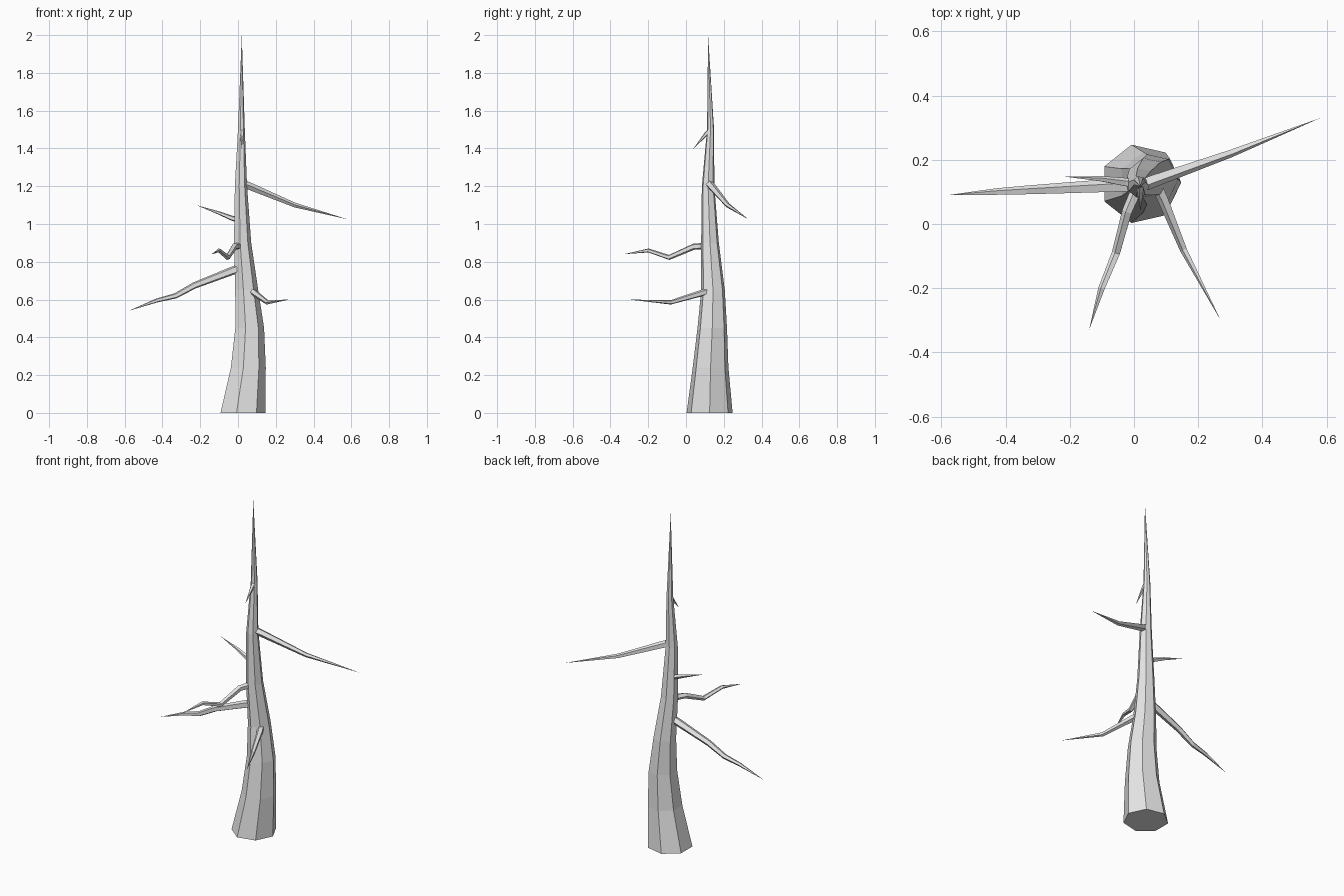
import bpy, bmesh
from math import cos, sin, tau
from mathutils import Vector

cube = bpy.data.objects.get("Cube")
if cube:
    bpy.data.objects.remove(cube, do_unlink=True)

# Single bark colour
bark = bpy.data.materials.new("grey_bark")
bark.use_nodes = True
grey = (0.8, 0.8, 0.8, 1)
bark.diffuse_color = grey
bark.node_tree.nodes["Principled BSDF"].inputs["Base Color"].default_value = grey


def spike(name, path, sides, flat_rings=False):
    """Tapered tube through (x, y, z, radius) rings; the last point is a sharp tip."""
    bm = bmesh.new()
    centres = [Vector(p[:3]) for p in path]
    rings = []
    for i, (c, p) in enumerate(zip(centres[:-1], path)):
        if flat_rings:
            side, up = Vector((1, 0, 0)), Vector((0, 1, 0))
        else:
            along = (centres[i + 1] - centres[max(i - 1, 0)]).normalized()
            side = along.cross(Vector((0, 0, 1))).normalized()
            up = side.cross(along)
        angles = [tau * k / sides for k in range(sides)]
        rings.append([bm.verts.new(c + p[3] * (side * cos(a) + up * sin(a)))
                      for a in angles])
    tip = bm.verts.new(centres[-1])
    bm.faces.new(rings[0])
    for k in range(sides):
        n = (k + 1) % sides
        for a, b in zip(rings, rings[1:]):
            bm.faces.new((a[k], a[n], b[n], b[k]))
        bm.faces.new((rings[-1][k], rings[-1][n], tip))
    bmesh.ops.recalc_face_normals(bm, faces=bm.faces)
    mesh = bpy.data.meshes.new(name)
    bm.to_mesh(mesh)
    bm.free()
    mesh.materials.append(bark)
    obj = bpy.data.objects.new(name, mesh)
    bpy.context.collection.objects.link(obj)


# Seven-sided trunk, leaning slightly and ending in a point
spike("trunk", [
    (.02, .125, 0, .125), (.05, .13, .24, .097), (.058, .139, .45, .08),
    (.043, .143, .65, .064), (.022, .127, .9, .048), (.014, .117, 1.2, .034),
    (.017, .13, 1.5, .019), (.02, .117, 2, 0)], 7, True)

# Bare branches
spike("upper_left_branch", [
    (.02, .12, 1.215, .022), (.06, .135, 1.2, .021), (.3, .22, 1.1, .013),
    (.58, .33, 1.025, 0)], 5)
spike("lower_right_branch", [
    (.02, .122, .77, .024), (-.03, .12, .752, .023), (-.23, .11, .675, .018),
    (-.33, .105, .62, .015), (-.43, .1, .595, .011), (-.58, .09, .54, 0)], 5)
spike("upper_right_twig", [
    (.01, .125, 1.02, .016), (-.03, .13, 1.03, .014), (-.1, .14, 1.058, .009),
    (-.22, .148, 1.1, 0)], 5)
spike("crooked_front_branch", [
    (.015, .12, .885, .019), (-.02, .04, .88, .017), (-.055, -.09, .823, .014),
    (-.1, -.2, .86, .011), (-.14, -.33, .84, 0)], 5)
spike("lower_front_branch", [
    (.065, .13, .65, .02), (.09, .08, .633, .018), (.155, -.08, .585, .012),
    (.27, -.3, .6, 0)], 5)
spike("top_twig", [
    (.02, .13, 1.5, .013), (.02, .105, 1.475, .011), (.02, .04, 1.4, 0)], 5)
